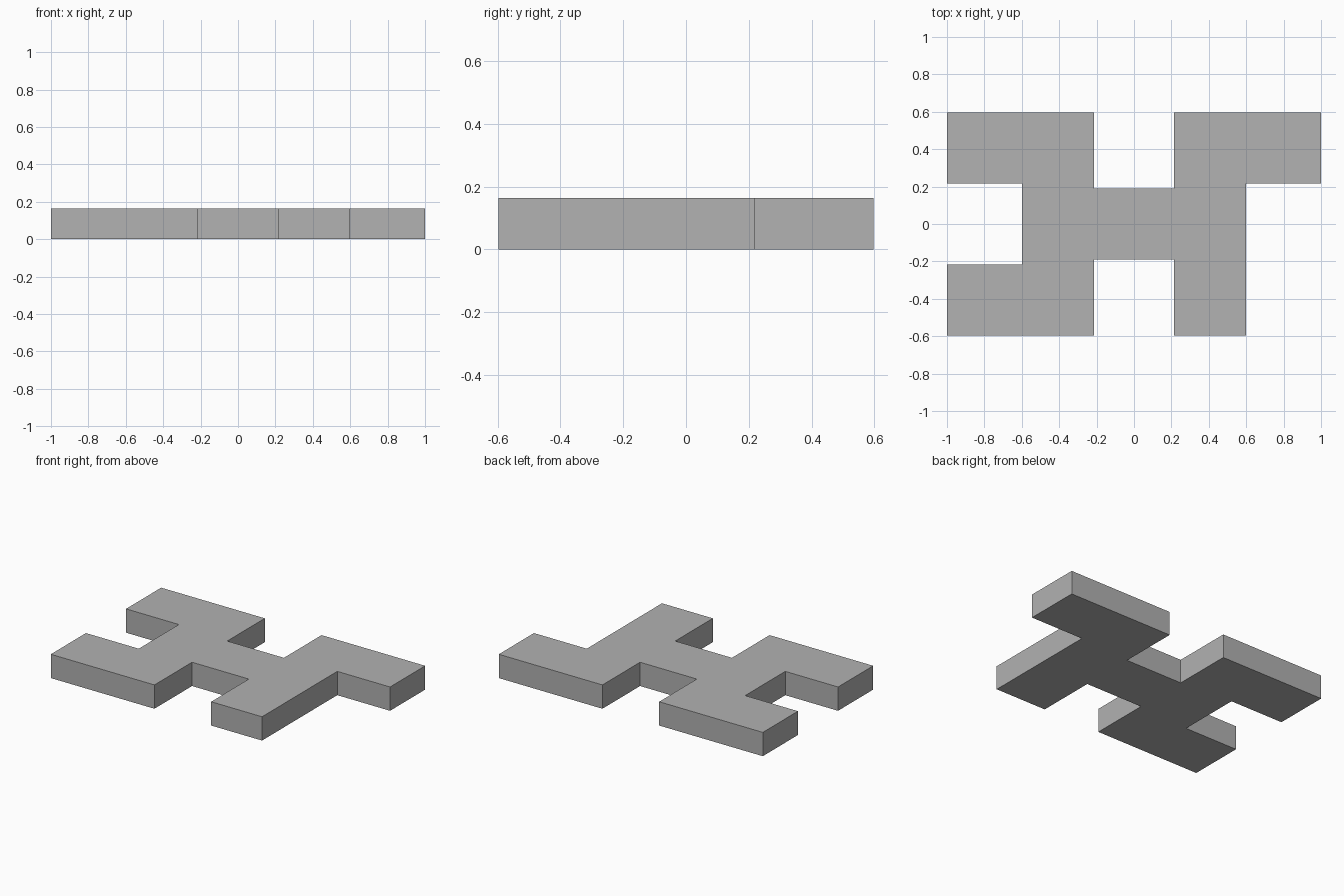
import bpy
import bmesh

cube = bpy.data.objects.get("Cube")
if cube:
    bpy.data.objects.remove(cube, do_unlink=True)

HEIGHT = 0.163
END, LEG, INNER = 1.0, 0.6, 0.215      # x of arm tips, leg outer and inner sides
DEPTH, ARM, BAR = 0.597, 0.217, 0.19   # y of outer edge, arm inner edge, crossbar edge

# Plain grey material
grey = bpy.data.materials.new("plain grey")
grey.use_nodes = True
colour = (0.445, 0.445, 0.445, 1)
grey.diffuse_color = colour
grey.node_tree.nodes["Principled BSDF"].inputs["Base Color"].default_value = colour

# Plan outline: two arms on the right, one at the back left, joined by a crossbar
outline = [
    (-END, -DEPTH), (-INNER, -DEPTH), (-INNER, -BAR), (INNER, -BAR),
    (INNER, -DEPTH), (LEG, -DEPTH), (LEG, ARM), (END, ARM),
    (END, DEPTH), (INNER, DEPTH), (INNER, BAR), (-INNER, BAR),
    (-INNER, DEPTH), (-END, DEPTH), (-END, ARM), (-LEG, ARM),
    (-LEG, -ARM), (-END, -ARM),
]

# Extrude the outline into a flat slab
bm = bmesh.new()
base = bm.faces.new([bm.verts.new((x, y, 0)) for x, y in outline])
top = bmesh.ops.extrude_face_region(bm, geom=[base], use_keep_orig=True)
moved = [v for v in top["geom"] if isinstance(v, bmesh.types.BMVert)]
bmesh.ops.translate(bm, verts=moved, vec=(0, 0, HEIGHT))
bmesh.ops.recalc_face_normals(bm, faces=bm.faces)
mesh = bpy.data.meshes.new("branched_slab")
bm.to_mesh(mesh)
bm.free()
mesh.materials.append(grey)
slab = bpy.data.objects.new("branched_slab", mesh)
bpy.context.collection.objects.link(slab)
